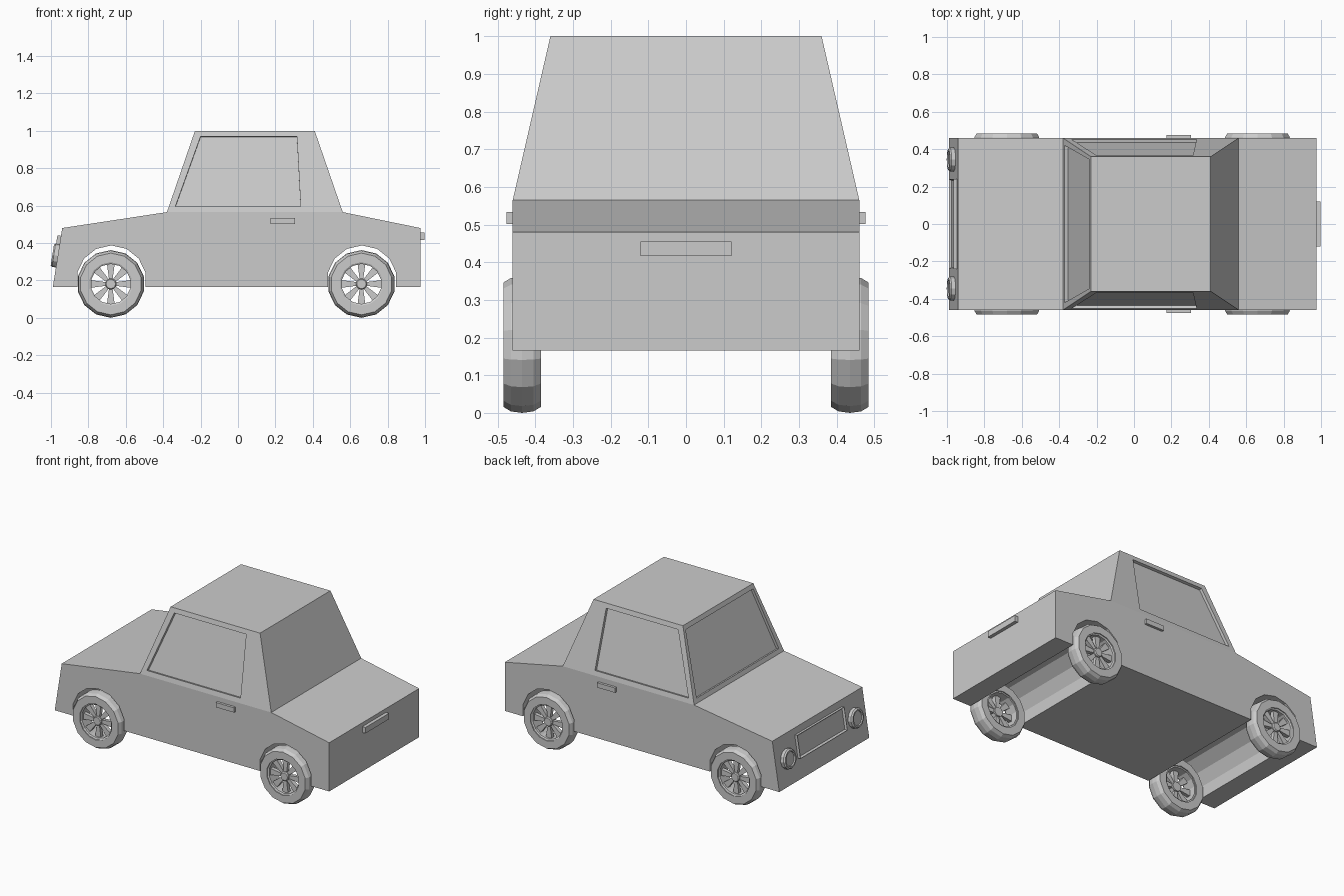
import bpy, bmesh, math
from mathutils import Matrix, Vector

if "Cube" in bpy.data.objects:
    bpy.data.objects.remove(bpy.data.objects["Cube"])

SIDES = 14


def finish(name, bm, loc=(0, 0, 0), tilt=0, mirror=False):
    bmesh.ops.recalc_face_normals(bm, faces=bm.faces)
    me = bpy.data.meshes.new(name)
    bm.to_mesh(me)
    bm.free()
    ob = bpy.data.objects.new(name, me)
    bpy.context.collection.objects.link(ob)
    ob.location = loc
    if tilt:
        me.transform(Matrix.Rotation(tilt, 4, 'Y'))
    if mirror:
        m = ob.modifiers.new("mirror", 'MIRROR')
        m.use_axis = (False, True, False)
    return ob


def bridge(bm, a, b):
    n = len(a)
    for i in range(n):
        bm.faces.new((a[i], a[(i + 1) % n], b[(i + 1) % n], b[i]))


def solid(bm, a, b):
    """Closed solid between two matching outlines; returns vertex rings."""
    va, vb = [[bm.verts.new(p) for p in pts] for pts in (a, b)]
    bm.faces.new(va)
    bm.faces.new(vb)
    bridge(bm, va, vb)
    return va, vb


def prism(bm, pts, y0, y1):
    return solid(bm, [(x, y0, z) for x, z in pts], [(x, y1, z) for x, z in pts])


def lathe(bm, profile, n=SIDES, ring=False):
    """Spin (y, radius) points about the y axis, a vertex at the bottom."""
    rows = []
    for y, r in profile:
        rows.append([bm.verts.new((r * math.sin(k * math.tau / n), y, -r * math.cos(k * math.tau / n)))
                     for k in range(n)])
    for a, b in zip(rows, rows[1:]):
        bridge(bm, a, b)
    if ring:
        bridge(bm, rows[-1], rows[0])
    else:
        bm.faces.new(rows[0])
        bm.faces.new(rows[-1])


def box(bm, x0, x1, y0, y1, z0, z1):
    prism(bm, [(x0, z0), (x1, z0), (x1, z1), (x0, z1)], y0, y1)


def cut(ob, cutter):
    cutter.hide_render = True
    m = ob.modifiers.new("cut", 'BOOLEAN')
    m.operation, m.solver, m.object = 'DIFFERENCE', 'EXACT', cutter
    bpy.context.view_layer.objects.active = ob
    bpy.ops.object.modifier_apply(modifier=m.name)
    bpy.data.objects.remove(cutter)


# Body: side profile extruded across, cabin raised from the middle top face
HALF, BELT, ROOF = 0.46, 0.565, 1.0
bm = bmesh.new()
va, vb = prism(bm, [(-.99, .165), (.975, .165), (.975, .48), (.56, BELT), (-.38, BELT), (-.94, .48)], -HALF, HALF)
top = next(f for f in bm.faces if all(abs(v.co.z - BELT) < 1e-5 for v in f.verts))
new = bmesh.ops.extrude_face_region(bm, geom=[top])["geom"]
bmesh.ops.delete(bm, geom=[f for f in [top] if f.is_valid], context='FACES_ONLY')
for v in (g for g in new if isinstance(g, bmesh.types.BMVert)):
    v.co = (-.23 if v.co.x < 0 else .41, math.copysign(.36, v.co.y), ROOF)
body = finish("car_body", bm)

# Wheel arches cut right across the body
WHEELS = {"front": -.68, "rear": .66}
for x in WHEELS.values():
    bm = bmesh.new()
    lathe(bm, [(-.6, .187), (.6, .187)])
    cut(body, finish("arch_cutter", bm, (x + .003, 0, .2)))


# Shallow window recesses in both sides and the windscreen
def rise(z):
    return (z - BELT) / (ROOF - BELT)


def recess(pts, outward, depth=.018):
    n = Vector(outward).normalized()
    bm = bmesh.new()
    solid(bm, [Vector(p) - n * depth for p in pts], [Vector(p) + n * .05 for p in pts])
    cut(body, finish("window_cutter", bm))


for s in (-1, 1):
    recess([(x, s * (HALF - .1 * rise(z)), z)
            for x, z in ((-.335, .595), (.335, .595), (.315, .97), (-.2, .97))],
           (0, s * .435, .1))
recess([(-.38 + .15 * rise(z), y, z)
        for y, z in ((-.42, .592), (.42, .592), (.345, .972), (-.345, .972))],
       (-.435, 0, .15))

# Wheels: tyre, rim, spokes and hub, mirrored to the other side
for name, x in WHEELS.items():
    loc = (x, 0, .181)
    bm = bmesh.new()
    lathe(bm, [(.385, .116), (.385, .165), (.405, .177), (.435, .181), (.465, .177),
               (.485, .165), (.485, .116)], ring=True)
    finish(name + "_tyre", bm, loc, mirror=True)
    bm = bmesh.new()
    lathe(bm, [(.392, .118), (.392, .107), (.474, .107), (.48, .118)], ring=True)
    finish(name + "_rim", bm, loc, mirror=True)
    bm = bmesh.new()
    for k in range(8):
        a = k * math.tau / 8
        c, s = math.cos(a), math.sin(a)
        prism(bm, [(r * c - w * s, r * s + w * c)
                   for r, w in ((.02, -.009), (.11, -.021), (.11, .021), (.02, .009))], .435, .46)
    finish(name + "_spokes", bm, loc, mirror=True)
    bm = bmesh.new()
    lathe(bm, [(.425, .03), (.466, .03), (.472, .025)], 12)
    finish(name + "_hub", bm, loc, mirror=True)

# Door handles and rear plate
bm = bmesh.new()
box(bm, .175, .305, .45, .476, .502, .533)
finish("door_handle", bm, mirror=True)
bm = bmesh.new()
box(bm, .96, .997, -.121, .121, .417, .455)
finish("rear_plate", bm)

# Grille with a sunken centre, leaning with the nose
LEAN = math.atan2(.05, .315)
bm = bmesh.new()
box(bm, -.02, .02, -.24, .24, -.073, .073)
bm.normal_update()
bmesh.ops.recalc_face_normals(bm, faces=bm.faces)
front = [f for f in bm.faces if f.normal.x < -.9]
bmesh.ops.inset_individual(bm, faces=front, thickness=.012)
bmesh.ops.translate(bm, verts=front[0].verts, vec=(.012, 0, 0))
finish("grille", bm, (-.957, 0, .366), LEAN)

# Round headlights with a sunken lens
bm = bmesh.new()
lathe(bm, [(-.02, .063), (.022, .063), (.03, .056), (.03, .046), (.022, .044)], 12)
bm.transform(Matrix.Translation((0, .345, 0)) @ Matrix.Rotation(math.pi / 2, 4, 'Z'))
finish("headlight", bm, (-.963, 0, .331), LEAN, mirror=True)
